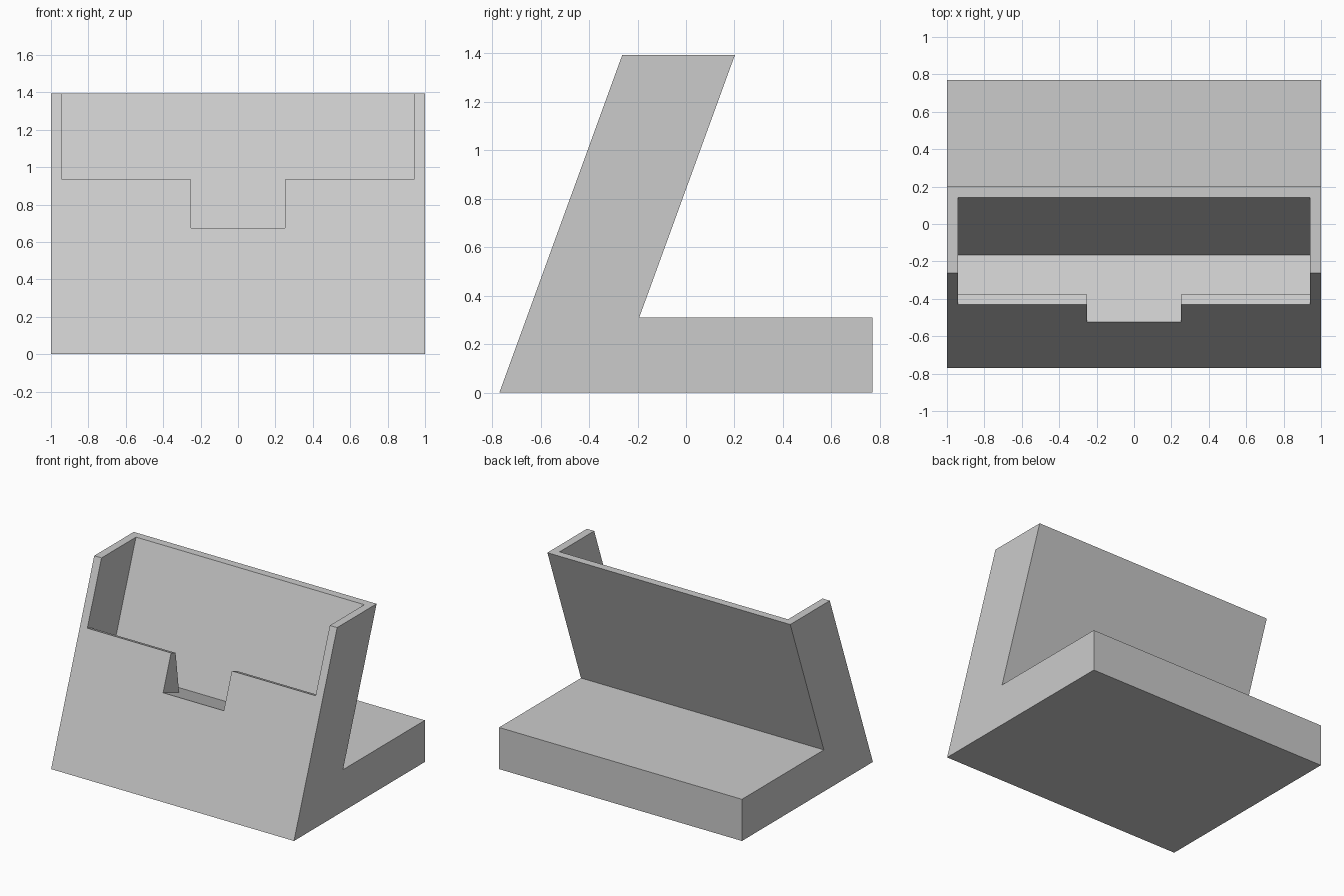
import bpy, bmesh, math
from mathutils import Matrix

cube = bpy.data.objects.get("Cube")
if cube:
    bpy.data.objects.remove(cube, do_unlink=True)

LEAN = math.radians(20)
FRONT_Y, HEIGHT = -0.77, 1.394
FLOOR = 0.675 / math.cos(LEAN)      # pocket floor, measured along the lean
LEDGE = 0.935 / math.cos(LEAN)      # top of the low front wall
INNER = 0.94                        # half width of the pocket
TOP = 2.0                           # cutters run out past the top

grey = bpy.data.materials.new("light_grey")
grey.use_nodes = True
colour = (0.6, 0.6, 0.6, 1)
grey.diffuse_color = colour
grey.node_tree.nodes["Principled BSDF"].inputs["Base Color"].default_value = colour


def prism(name, points, offset):
    """Extrude a closed outline of 3D points along an offset."""
    bm = bmesh.new()
    face = bm.faces.new([bm.verts.new(p) for p in points])
    out = bmesh.ops.extrude_face_region(bm, geom=[face])
    moved = [g for g in out["geom"] if isinstance(g, bmesh.types.BMVert)]
    bmesh.ops.translate(bm, verts=moved, vec=offset)
    bmesh.ops.recalc_face_normals(bm, faces=bm.faces)
    mesh = bpy.data.meshes.new(name)
    bm.to_mesh(mesh)
    bm.free()
    mesh.materials.append(grey)
    obj = bpy.data.objects.new(name, mesh)
    bpy.context.collection.objects.link(obj)
    return obj


def cut(target, cutter):
    """Subtract a cutter that leans with the backrest, then discard it."""
    cutter.data.transform(Matrix.Translation((0, FRONT_Y, 0)) @ Matrix.Rotation(-LEAN, 4, "X"))
    cutter.hide_render = True
    mod = target.modifiers.new("cut", "BOOLEAN")
    mod.operation, mod.solver, mod.object = "DIFFERENCE", "EXACT", cutter
    bpy.context.view_layer.objects.active = target
    bpy.ops.object.modifier_apply(modifier=mod.name)
    bpy.data.objects.remove(cutter, do_unlink=True)


# Leaning holder and flat foot, one side profile across the full width
rise = HEIGHT * math.tan(LEAN)
profile = [(FRONT_Y, 0), (0.77, 0), (0.77, 0.31), (-0.193, 0.31),
           (0.202, HEIGHT), (FRONT_Y + rise, HEIGHT)]
stand = prism("leaning_stand", [(-1, y, z) for y, z in profile], (2, 0, 0))

# Deep pocket between the front and back walls
pocket = [(-INNER, FLOOR), (INNER, FLOOR), (INNER, TOP), (-INNER, TOP)]
cut(stand, prism("pocket_cutter", [(x, 0.056, v) for x, v in pocket], (0, 0.325, 0)))

# Front opening with a central notch reaching the pocket floor
half = [(0.25, FLOOR), (0.25, LEDGE), (INNER, LEDGE), (INNER, TOP)]
window = half + [(-x, v) for x, v in reversed(half)]
cut(stand, prism("window_cutter", [(x, -0.3, v) for x, v in window], (0, 0.5, 0)))

# Merge leftover flat seams
bm = bmesh.new()
bm.from_mesh(stand.data)
bmesh.ops.remove_doubles(bm, verts=bm.verts, dist=0.0005)
bmesh.ops.dissolve_limit(bm, angle_limit=math.radians(1), verts=bm.verts, edges=bm.edges)
bm.to_mesh(stand.data)
bm.free()
